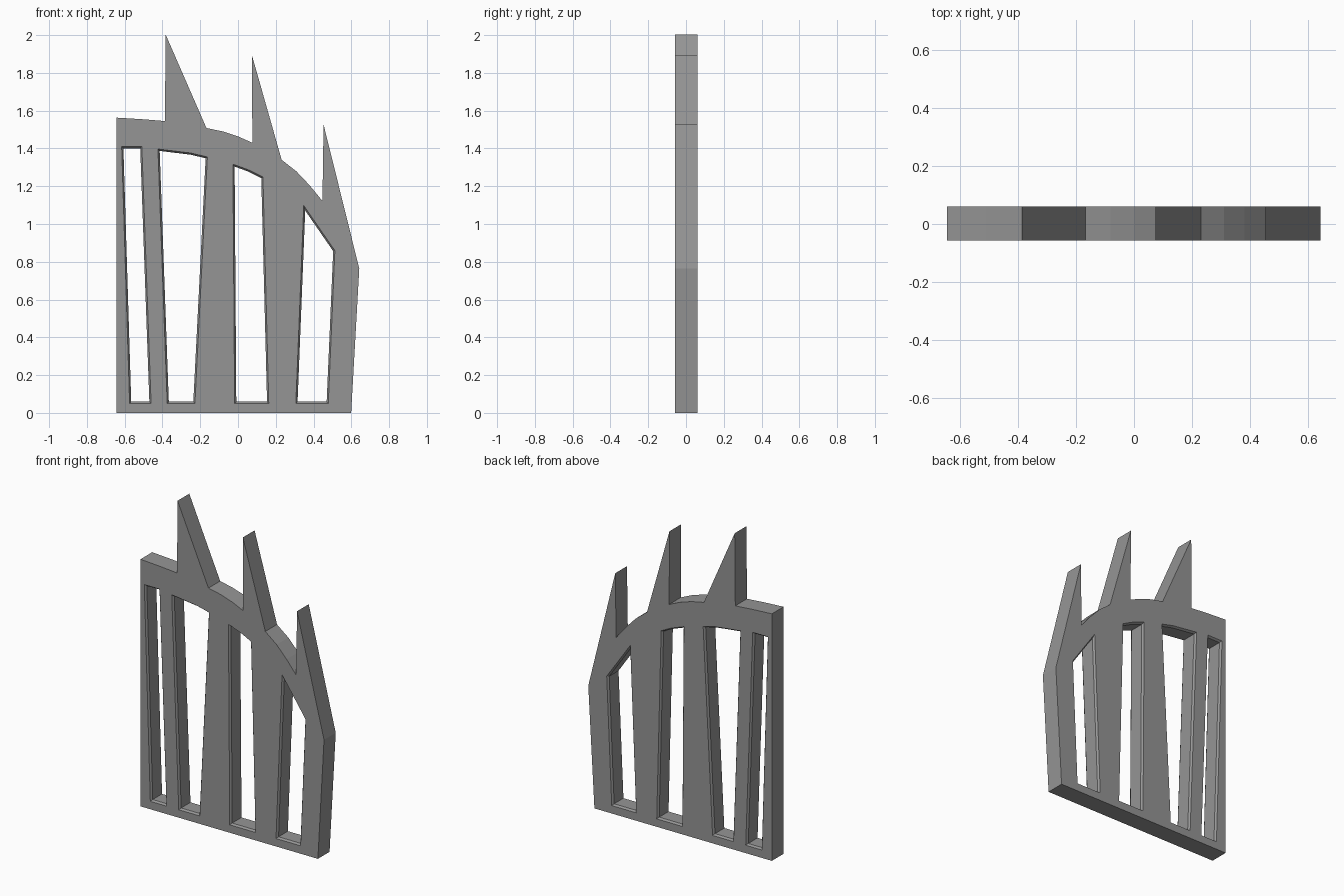
import bpy, bmesh
from mathutils import Vector

if "Cube" in bpy.data.objects:
    bpy.data.objects.remove(bpy.data.objects["Cube"])

FRONT, BACK, RIM = -0.057, 0.06, 0.012

# Outer silhouette (x, z): straight sides, arched top, three spikes
OUTLINE = [(-0.643, 0), (0.599, 0), (0.642, 0.764), (0.453, 1.527), (0.447, 1.122),
           (0.38, 1.204), (0.31, 1.278), (0.231, 1.34), (0.074, 1.893), (0.076, 1.43),
           (0.0, 1.464), (-0.08, 1.49), (-0.167, 1.508), (-0.383, 2.003), (-0.387, 1.545),
           (-0.51, 1.555), (-0.643, 1.563)]

# Slots between the bars, clockwise from top left
SLOTS = [
    [(-0.616, 1.41), (-0.509, 1.41), (-0.46, 0.05), (-0.574, 0.05)],
    [(-0.424, 1.397), (-0.25, 1.376), (-0.162, 1.355), (-0.228, 0.05), (-0.375, 0.05)],
    [(-0.027, 1.317), (0.06, 1.285), (0.132, 1.249), (0.163, 0.05), (-0.018, 0.05)],
    [(0.348, 1.098), (0.513, 0.859), (0.478, 0.05), (0.306, 0.05)],
]


def inset(points, dist):
    """Move every side of a clockwise polygon inward."""
    pts = [Vector(p) for p in points]
    result = []
    for i, p in enumerate(pts):
        a = (p - pts[i - 1]).normalized()
        b = (pts[(i + 1) % len(pts)] - p).normalized()
        na, nb = Vector((a.y, -a.x)), Vector((b.y, -b.x))
        result.append(p + (na + nb) * dist / (1 + na.dot(nb)))
    return result


bm = bmesh.new()


def wall(sections):
    """Join closed rings at given depths; return end ring edges."""
    rings = [[bm.verts.new((x, y, z)) for x, z in pts] for y, pts in sections]
    n = len(rings[0])
    for r, s in zip(rings, rings[1:]):
        for i in range(n):
            j = (i + 1) % n
            bm.faces.new((r[i], r[j], s[j], s[i]))
    return [[bm.edges.get((r[i], r[(i + 1) % n])) for i in range(n)]
            for r in (rings[0], rings[-1])]


# Outer walls and chamfered slot walls
front, back = wall([(FRONT, OUTLINE), (BACK, OUTLINE)])
for slot in SLOTS:
    small = inset(slot, 0.009)
    f, b = wall([(FRONT, slot), (FRONT + RIM, small), (BACK - RIM, small), (BACK, slot)])
    front += f
    back += b

# Flat front and back faces with openings
for edges, normal in ((front, (0, -1, 0)), (back, (0, 1, 0))):
    bmesh.ops.triangle_fill(bm, edges=edges, use_beauty=True, use_dissolve=False, normal=normal)
bmesh.ops.recalc_face_normals(bm, faces=bm.faces)

mesh = bpy.data.meshes.new("spiked_fence_panel")
bm.to_mesh(mesh)
bm.free()
panel = bpy.data.objects.new("spiked_fence_panel", mesh)
bpy.context.collection.objects.link(panel)

# Dark grey iron
iron = bpy.data.materials.new("dark_iron")
iron.diffuse_color = (0.3, 0.3, 0.3, 1)
iron.use_nodes = True
iron.node_tree.nodes["Principled BSDF"].inputs["Base Color"].default_value = iron.diffuse_color
mesh.materials.append(iron)
